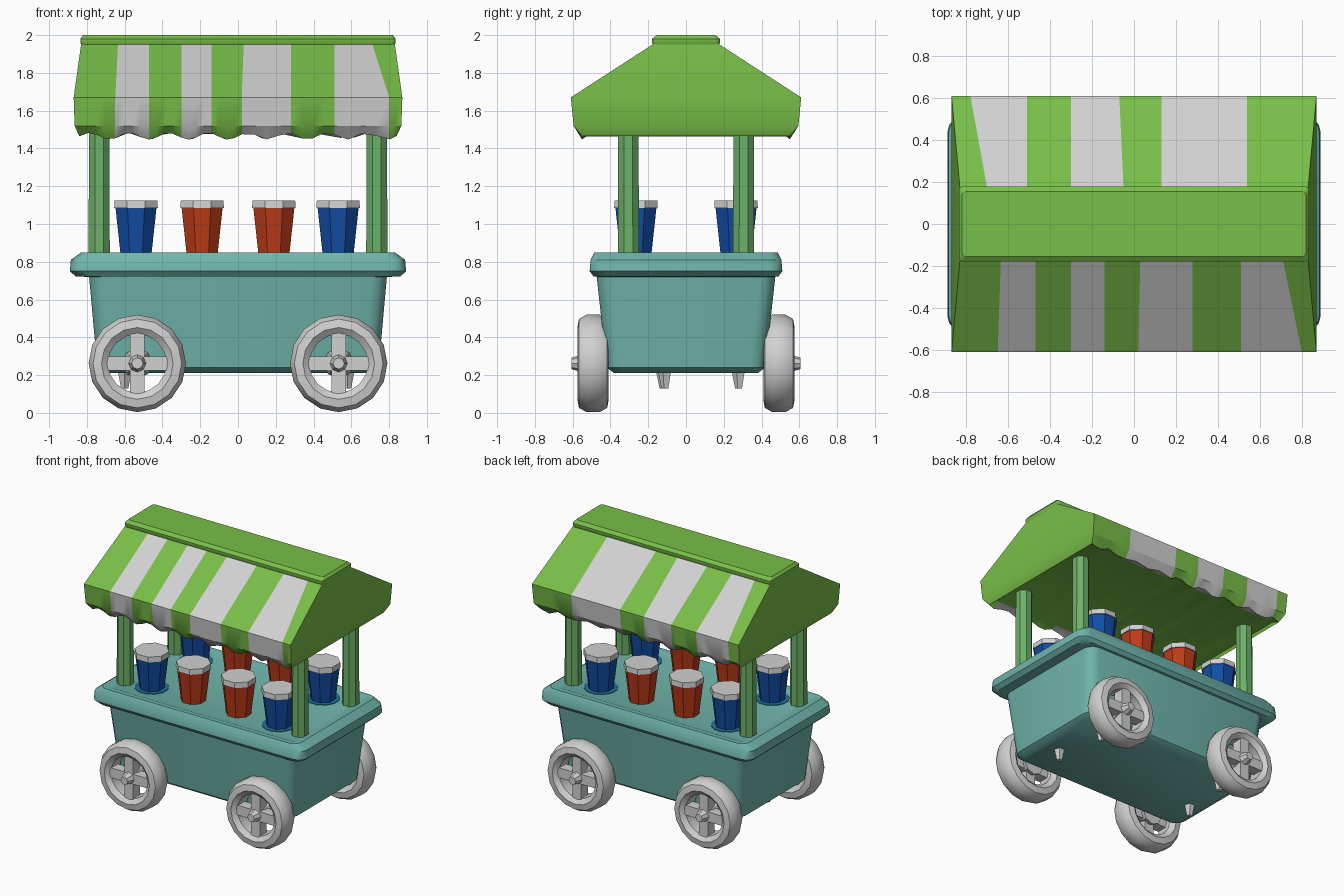
import bpy, bmesh, math
from mathutils import Matrix

cube = bpy.data.objects.get("Cube")
if cube:
    bpy.data.objects.remove(cube, do_unlink=True)


def material(name, colour):
    m = bpy.data.materials.new(name)
    m.use_nodes = True
    m.diffuse_color = (*colour, 1)
    for n in m.node_tree.nodes:
        if n.type == 'BSDF_PRINCIPLED':
            n.inputs["Base Color"].default_value = (*colour, 1)
    return m


GREEN = material("leaf green", (0.19, 0.52, 0.065))
WHITE = material("off white", (0.64, 0.64, 0.64))
TEAL = material("teal", (0.16, 0.46, 0.41))
POST = material("post green", (0.15, 0.44, 0.14))
BLUE = material("blue", (0.006, 0.075, 0.38))
RED = material("orange red", (0.52, 0.045, 0.01))
STAIN = material("dark cyan", (0.015, 0.16, 0.30))


def finish(name, bm, mats, angle=35):
    bmesh.ops.recalc_face_normals(bm, faces=bm.faces)
    mesh = bpy.data.meshes.new(name)
    bm.to_mesh(mesh)
    bm.free()
    for m in mats:
        mesh.materials.append(m)
    ob = bpy.data.objects.new(name, mesh)
    bpy.context.collection.objects.link(ob)
    bpy.ops.object.select_all(action='DESELECT')
    ob.select_set(True)
    bpy.context.view_layer.objects.active = ob
    bpy.ops.object.shade_smooth_by_angle(angle=math.radians(angle))


def bridge(bm, a, b):
    n = len(a)
    for i in range(n):
        bm.faces.new((a[i], a[(i + 1) % n], b[(i + 1) % n], b[i]))


def rounded_loft(name, rings, mat):
    """Stack of rounded rectangles: half width, half depth, corner radius, z."""
    bm = bmesh.new()
    loops = []
    for hx, hy, r, z in rings:
        loop = []
        for q, (sx, sy) in enumerate(((1, 1), (-1, 1), (-1, -1), (1, -1))):
            for k in range(4):
                a = math.radians(90 * q + 30 * k)
                loop.append(bm.verts.new((sx * (hx - r) + r * math.cos(a),
                                          sy * (hy - r) + r * math.sin(a), z)))
        loops.append(loop)
    for a, b in zip(loops, loops[1:]):
        bridge(bm, a, b)
    bm.faces.new(loops[0])
    bm.faces.new(loops[-1])
    finish(name, bm, [mat])


def tapered(name, x, y, z0, z1, r0, r1, mat, sides=8):
    bm = bmesh.new()
    spot = Matrix.Translation((x, y, (z0 + z1) / 2)) @ Matrix.Rotation(math.pi / sides, 4, 'Z')
    bmesh.ops.create_cone(bm, cap_ends=True, segments=sides, radius1=r0,
                          radius2=r1, depth=z1 - z0, matrix=spot)
    finish(name, bm, [mat])


# Cart body and counter
rounded_loft("cart_body", [(.70, .38, .06, .21), (.745, .42, .08, .24),
                           (.79, .475, .08, .74)], TEAL)
rounded_loft("counter", [(.80, .46, .08, .72), (.86, .49, .07, .723),
                         (.89, .51, .07, .75), (.885, .505, .07, .81),
                         (.83, .485, .06, .85), (.80, .45, .05, .85),
                         (.78, .43, .05, .842)], TEAL)

# Roof posts
for sx in (-1, 1):
    for sy in (-1, 1):
        tapered("roof_post", sx * .735, sy * .305, .83, 1.52, .061, .058, POST)

# Cups with lids, two rows
for y in (-.265, .265):
    for x, mat in ((-.54, BLUE), (-.19, RED), (.19, RED), (.53, BLUE)):
        tapered("cup", x, y, .835, 1.09, .088, .118, mat)
        tapered("cup_lid", x, y, 1.085, 1.125, .125, .122, WHITE)
        if mat is BLUE:
            tapered("cup_base_mark", x, y, .84, .846, .12, .12, STAIN, 12)


# Wheels: tyre ring, four spokes and a hub
def wheel(x, side):
    bm = bmesh.new()
    profile = [(.258, -.035), (.235, -.075), (.19, -.083), (.155, -.055),
               (.155, .055), (.19, .083), (.235, .075), (.258, .035)]
    segs = 16
    loops = []
    for i in range(segs):
        a = 2 * math.pi * i / segs
        loops.append([bm.verts.new((r * math.cos(a), y, r * math.sin(a)))
                      for r, y in profile])
    for i in range(segs):
        bridge(bm, loops[i], loops[(i + 1) % segs])
    for size in ((.35, .08, .075), (.075, .08, .35)):
        bmesh.ops.create_cube(bm, size=1, matrix=Matrix.Translation((0, -.02, 0))
                              @ Matrix.Diagonal((*size, 1)))
    bmesh.ops.create_cone(bm, cap_ends=True, segments=8, radius1=.08, radius2=.03,
                          depth=.17, matrix=Matrix.Translation((0, -.03, 0))
                          @ Matrix.Rotation(math.pi / 2, 4, 'X'))
    turn = Matrix.Rotation(math.pi if side > 0 else 0, 4, 'Z')
    bm.transform(Matrix.Translation((x, side * .492, .262)) @ turn)
    finish("wheel", bm, [WHITE], 40)


for x in (-.533, .533):
    for side in (-1, 1):
        wheel(x, side)

# Small axle brackets under the body
for x, y in ((.58, -.11), (-.6, -.12), (.53, .28), (-.53, .28)):
    tapered("axle_bracket", x, y, .13, .23, .02, .04, WHITE, 5)

# Striped canopy: (depth, z, half length) rows from inner hem to ridge
ROWS = [(.50, 1.485, .83), (.55, 1.465, .84), (.595, 1.52, .865),
        (.61, 1.67, .87), (.17, 1.955, .83)]
# Stripe edges as (x at hem, x at ridge)
FRONT = [(-.65, -.635), (-.47, -.47), (-.30, -.30), (-.14, -.14),
         (.02, .03), (.28, .28), (.51, .51), (.80, .71)]
BACK = [(-.78, -.70), (-.51, -.51), (-.30, -.30), (-.07, -.05),
        (.13, .13), (.54, .54)]
SUB = 4
bm = bmesh.new()
sides = []
for sy, edges in ((-1, FRONT), (1, BACK)):
    grid = []
    for r, (d, z, half) in enumerate(ROWS):
        top = r == len(ROWS) - 1
        xs = [-half] + [e[1 if top else 0] for e in edges] + [half]
        line = []
        for a, b in zip(xs, xs[1:]):
            line += [a + (b - a) * k / SUB for k in range(SUB)]
        line.append(half)
        wave = .018 if r == 1 else 0
        grid.append([bm.verts.new((x, sy * d, z + wave * math.sin(30 * x))) for x in line])
    for lo, hi in zip(grid, grid[1:]):
        for i in range(len(lo) - 1):
            f = bm.faces.new((lo[i], lo[i + 1], hi[i + 1], hi[i]))
            f.material_index = (i // SUB) % 2
    sides.append(grid)
front, back = sides
for end in (0, -1):
    for r in range(len(ROWS) - 1):
        bm.faces.new((front[r][end], front[r + 1][end], back[r + 1][end], back[r][end]))
for r in (0, -1):
    bm.faces.new(front[r] + back[r][::-1])
finish("canopy", bm, [GREEN, WHITE], 30)

# Ridge cap
rounded_loft("ridge_cap", [(.82, .165, .02, 1.93), (.835, .18, .02, 1.96),
                           (.835, .18, .02, 1.98), (.82, .155, .02, 2.0)], GREEN)
